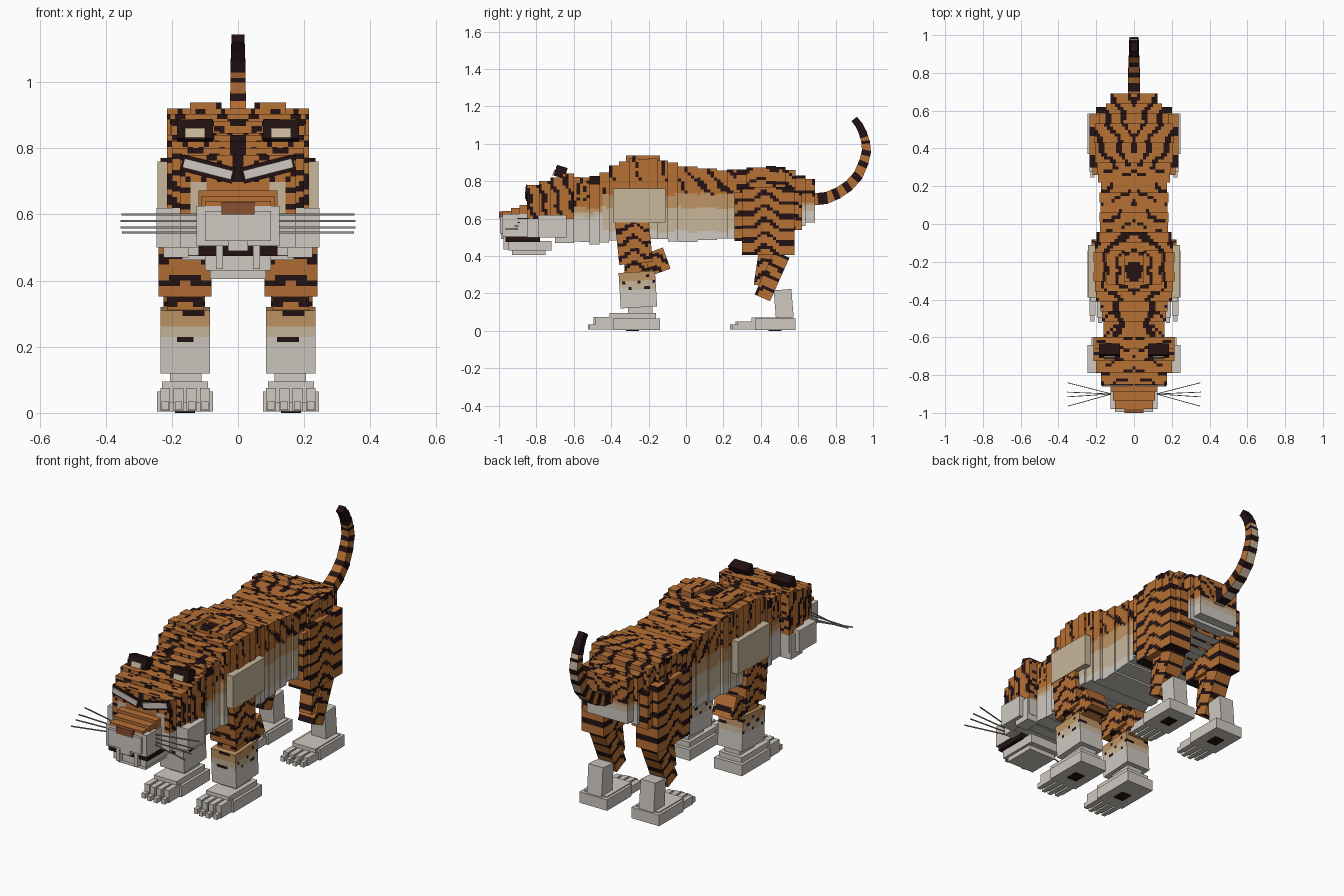
import bpy, bmesh, math
from mathutils import Vector, Matrix, Euler

if "Cube" in bpy.data.objects:
    bpy.data.objects.remove(bpy.data.objects["Cube"], do_unlink=True)

COLOURS = {
    "orange fur": (0.47, 0.16, 0.035), "black fur": (0.017, 0.006, 0.006),
    "tan fur": (0.52, 0.30, 0.13), "cream fur": (0.58, 0.47, 0.33),
    "white fur": (0.62, 0.58, 0.53), "brown nose": (0.25, 0.08, 0.03),
    "grey whisker": (0.30, 0.29, 0.27),
}
MATS = []
for label, rgb in COLOURS.items():
    m = bpy.data.materials.new(label)
    m.use_nodes = True
    m.diffuse_color = (*rgb, 1)
    m.node_tree.nodes["Principled BSDF"].inputs["Base Color"].default_value = (*rgb, 1)
    MATS.append(m)
ORANGE, BLACK, TAN, CREAM, WHITE, NOSE, GREY = range(len(MATS))
CELL = 0.016


def box(name, lo, hi, paint, rot=(0, 0, 0)):
    """Box between two corners, turned about its centre; painted boxes are cut into cells."""
    lo, hi = Vector(lo), Vector(hi)
    size = hi - lo
    bm = bmesh.new()
    bmesh.ops.create_cube(bm, size=1, matrix=Matrix.Diagonal((*size, 1)))
    if callable(paint):
        for axis in range(3):
            n = max(1, round(size[axis] / CELL))
            normal = Vector([float(k == axis) for k in range(3)])
            for i in range(1, n):
                bmesh.ops.bisect_plane(bm, geom=bm.verts[:] + bm.edges[:] + bm.faces[:],
                                       plane_co=normal * (i / n - 0.5) * size[axis], plane_no=normal)
    bm.transform(Matrix.Translation((lo + hi) / 2) @ Euler(rot).to_matrix().to_4x4())
    bm.normal_update()
    for f in bm.faces:
        f.material_index = paint(f.calc_center_median(), f.normal) if callable(paint) else paint
    mesh = bpy.data.meshes.new(name)
    bm.to_mesh(mesh)
    bm.free()
    for m in MATS:
        mesh.materials.append(m)
    ob = bpy.data.objects.new(name, mesh)
    bpy.context.collection.objects.link(ob)
    return ob


def pair(name, lo, hi, paint, rot=(0, 0, 0)):
    """Left box and its mirror image on the right."""
    box(name + "_left", lo, hi, paint, rot)
    box(name + "_right", (-hi[0], lo[1], lo[2]), (-lo[0], hi[1], hi[2]), paint, (rot[0], -rot[1], -rot[2]))


def band(v, period, duty):
    return (v / period) % 1 < duty


# Coat rules
def body_paint(p, n):
    ax, y, z = abs(p.x), p.y, p.z
    wob = 0.012 * math.sin(45 * y) + 0.008 * math.sin(70 * z + 30 * ax)
    if n.z < -0.5:
        return WHITE
    if n.z < 0.5:
        if y < -0.45:
            levels = (0.61, 0.63, 0.66)
        elif y < 0.27:
            levels = (0.53, 0.66, 0.73)
        elif y < 0.6:
            levels = (0, 0, 0)
        else:
            levels = (0.64, 0.67, 0.69)
        for level, colour in zip(levels, (WHITE, CREAM, TAN)):
            if z + 0.4 * wob < level:
                return colour
    if n.z > 0.5:
        if y > 0.3:
            dark = band(ax - 0.45 * (y - 0.47) + wob, 0.09, 0.32)
        elif y > -0.05:
            dark = band(y + 0.5 * ax + wob, 0.085, 0.3) and math.sin(60 * ax + 25 * y) > -0.6
        elif y > -0.42:
            r = math.hypot(ax, (y + 0.25) * 0.8)
            dark = r < 0.045 or band(r + wob, 0.075, 0.28) and r > 0.07
        else:
            dark = abs(ax - 0.08 + wob) < 0.017 or band(y + ax, 0.09, 0.2) and ax > 0.1
    elif abs(n.y) > 0.5:
        dark = band(z + 0.035 * math.cos(30 * ax) + wob, 0.06, 0.38)
    elif y > 0.27:
        dark = band(z + 0.35 * abs(y - 0.41) + wob, 0.08, 0.32)
    elif y > -0.05:
        dark = band(y + 0.9 * z + wob, 0.11, 0.27)
    elif y > -0.42:
        dark = band(y + 0.3 * z + wob, 0.14, 0.14) and z > 0.8
    else:
        dark = band(y - 0.2 * z + 2 * wob, 0.075, 0.28)
    return BLACK if dark else ORANGE


def head_paint(p, n):
    ax, y, z = abs(p.x), p.y, p.z
    wob = 0.01 * math.sin(60 * ax)
    if n.z < -0.5 or z < 0.6:
        return WHITE
    if n.z > 0.5:
        dark = band(y + wob + 0.2 * ax, 0.055, 0.3) and math.sin(50 * ax + 40 * y) > -0.4
    elif abs(n.x) > 0.5:
        dark = band(y + 0.25 * z + 0.01 * math.sin(50 * z), 0.075, 0.33)
    elif z < 0.7:
        if 0.1 < ax < 0.145:
            return CREAM
        dark = band(z - 0.4 * ax, 0.05, 0.4) and ax > 0.14
    else:
        dark = ax < 0.02 or band(z + 2 * wob, 0.05, 0.3) and ax > 0.04
    return BLACK if dark else ORANGE


def leg_paint(p, n):
    if p.y > 0:
        v = p.z + 0.35 * abs(p.y - 0.41) + 0.012 * math.sin(40 * p.y)
    else:
        v = p.z + 0.3 * abs(p.y + 0.27) + 0.25 * abs(abs(p.x) - 0.16) + 0.012 * math.sin(50 * p.y)
    return BLACK if band(v, 0.072, 0.33) else ORANGE


def forearm_paint(p, n):
    if p.z > 0.21 and math.sin(75 * p.y + 20 * p.x) * math.sin(90 * p.z) > 0.72:
        return BLACK
    return TAN if p.z > 0.265 else CREAM if p.z > 0.225 else WHITE


# Torso slices: y, half width, top, bottom
OUTLINE = [(-0.62, 0.16, 0.82, 0.48), (-0.47, 0.17, 0.83, 0.46), (-0.39, 0.20, 0.88, 0.48),
           (-0.31, 0.215, 0.92, 0.50), (-0.14, 0.215, 0.92, 0.49), (-0.02, 0.185, 0.885, 0.47),
           (0.2, 0.18, 0.86, 0.49), (0.32, 0.205, 0.87, 0.50), (0.5, 0.215, 0.885, 0.52),
           (0.6, 0.16, 0.84, 0.55), (0.69, 0.11, 0.80, 0.59)]


def outline(y):
    for a, b in zip(OUTLINE, OUTLINE[1:]):
        if y <= b[0]:
            t = (y - a[0]) / (b[0] - a[0])
            return [u + (v - u) * t for u, v in zip(a[1:], b[1:])]


SLICES = 25
step = (OUTLINE[-1][0] - OUTLINE[0][0]) / SLICES
for i in range(SLICES):
    y = OUTLINE[0][0] + i * step
    w, top, low = outline(y + step / 2)
    inset = 0.005 * (i % 2)
    box("torso_slice", (-w + inset, y, low + inset), (w - inset, y + step, top - inset), body_paint)
pair("shoulder_blade", (0.05, -0.32, 0.9), (0.145, -0.14, 0.938), body_paint)
pair("shoulder_plate", (0.2, -0.39, 0.58), (0.243, -0.11, 0.76), CREAM)

# Head, stepping up from brow to crown
for i, (w, top) in enumerate([(0.175, 0.78), (0.2, 0.8), (0.215, 0.82), (0.215, 0.84)]):
    y = -0.85 + 0.063 * i
    box("head_slice", (-w, y, 0.5 + 0.005 * (i % 2)), (w, y + 0.063, top), head_paint)
pair("ear", (0.075, -0.7, 0.82), (0.185, -0.64, 0.88), BLACK, (-0.3, 0, 0))
pair("inner_ear", (0.1, -0.71, 0.83), (0.16, -0.702, 0.86), CREAM, (-0.3, 0, 0))
pair("cheek", (0.17, -0.79, 0.5), (0.247, -0.64, 0.62), WHITE)
pair("cheek_ruff", (0.15, -0.7, 0.47), (0.225, -0.6, 0.6), WHITE)
pair("eye_rim", (0.01, -0.856, 0.712), (0.172, -0.849, 0.762), BLACK, (0, -0.25, 0))
pair("eye", (0.016, -0.861, 0.723), (0.167, -0.855, 0.751), WHITE, (0, -0.25, 0))

# Muzzle, nose and mouth
box("muzzle", (-0.125, -0.98, 0.505), (0.125, -0.82, 0.625), WHITE)
box("muzzle_front", (-0.1, -0.995, 0.52), (0.1, -0.97, 0.61), WHITE)
for i in range(3):
    y = -0.98 + 0.045 * i
    box("nose_bridge", (-0.1 - 0.01 * i, y, 0.6), (0.1 + 0.01 * i, y + 0.05, 0.64 + 0.016 * i), ORANGE)
box("nose", (-0.05, -1, 0.6), (0.05, -0.97, 0.637), NOSE)
box("mouth", (-0.12, -0.965, 0.475), (0.12, -0.78, 0.507), BLACK)
box("lip", (-0.03, -0.99, 0.49), (0.03, -0.96, 0.525), WHITE)
box("jaw", (-0.1, -0.95, 0.43), (0.1, -0.72, 0.48), WHITE)
box("chin", (-0.085, -0.93, 0.405), (0.085, -0.75, 0.44), WHITE)
pair("fang", (0.045, -0.975, 0.435), (0.067, -0.95, 0.51), WHITE)
for z, tip in zip((0.545, 0.56, 0.58, 0.6), (-0.965, -0.915, -0.89, -0.84)):
    mid, turn = (tip - 0.9) / 2, math.atan2(tip + 0.9, 0.235)
    pair("whisker", (0.115, mid - 0.002, z - 0.003), (0.355, mid + 0.002, z + 0.003), GREY, (0, 0, turn))

# Front legs
pair("front_upper_leg", (0.08, -0.37, 0.36), (0.24, -0.19, 0.62), leg_paint, (0.1, 0, 0))
pair("elbow", (0.1, -0.21, 0.31), (0.225, -0.1, 0.43), leg_paint, (0.35, 0, 0))
pair("forearm", (0.085, -0.355, 0.125), (0.235, -0.16, 0.315), forearm_paint, (0.06, 0, 0))
pair("knee", (0.105, -0.33, 0.29), (0.215, -0.19, 0.38), leg_paint)
pair("front_wrist", (0.11, -0.31, 0.08), (0.205, -0.18, 0.15), WHITE)

# Hind legs
pair("thigh", (0.1, 0.3, 0.405), (0.235, 0.58, 0.77), leg_paint)
pair("thigh_front", (0.11, 0.26, 0.48), (0.22, 0.31, 0.74), leg_paint)
pair("thigh_back", (0.1, 0.57, 0.54), (0.2, 0.62, 0.74), leg_paint)
pair("shank", (0.11, 0.415, 0.165), (0.205, 0.505, 0.42), leg_paint, (-0.42, 0, 0))
pair("shank_front", (0.12, 0.375, 0.24), (0.195, 0.45, 0.42), leg_paint, (-0.15, 0, 0))
pair("hock", (0.115, 0.475, 0.06), (0.205, 0.57, 0.22), WHITE, (0.08, 0, 0))

# Paws with toes and pads
for label, front, back, high in (("front", -0.41, -0.14, 0.095), ("hind", 0.35, 0.585, 0.07)):
    pair(label + "_paw", (0.075, front + 0.02, 0.004), (0.245, back, 0.065), WHITE)
    pair(label + "_paw_top", (0.09, front, 0.03), (0.23, back - 0.02, high), WHITE)
    pair(label + "_pad", (0.13, front + 0.09, 0), (0.19, front + 0.16, 0.006), BLACK)
    for k in range(4):
        x, reach = 0.1 + 0.04 * k, 0.01 * (k in (1, 2))
        pair(label + "_toe", (x - 0.015, front - 0.075 - reach, 0.006), (x + 0.015, front + 0.03, high - 0.02), WHITE)
        pair(label + "_toe_tip", (x - 0.011, front - 0.105 - reach, 0.008), (x + 0.011, front - 0.07, 0.035), WHITE)

# Tail: ringed segments along a curved path
PATH = [Vector((0, y, z)) for y, z in (
    (0.66, 0.70), (0.75, 0.71), (0.81, 0.735), (0.87, 0.775), (0.92, 0.83), (0.95, 0.9),
    (0.965, 0.96), (0.96, 1.01), (0.945, 1.06), (0.925, 1.1), (0.903, 1.128))]
for i, (a, b) in enumerate(zip(PATH, PATH[1:])):
    d, r = b - a, 0.04 - 0.0018 * i
    mid, half, along = (a + b) / 2, d.length / 2 + 0.006, d.normalized()

    def tail_paint(p, n, mid=mid, along=along, last=i > 7):
        if last or (p - mid).dot(along) > 0.008:
            return BLACK
        under = Vector((0, along.z, -along.y))
        return CREAM if n.dot(under) > 0.7 else ORANGE

    w = r * 0.8
    box("tail_segment", (-w, mid.y - half, mid.z - w), (w, mid.y + half, mid.z + w),
        tail_paint, (math.atan2(d.z, d.y), 0, 0))
